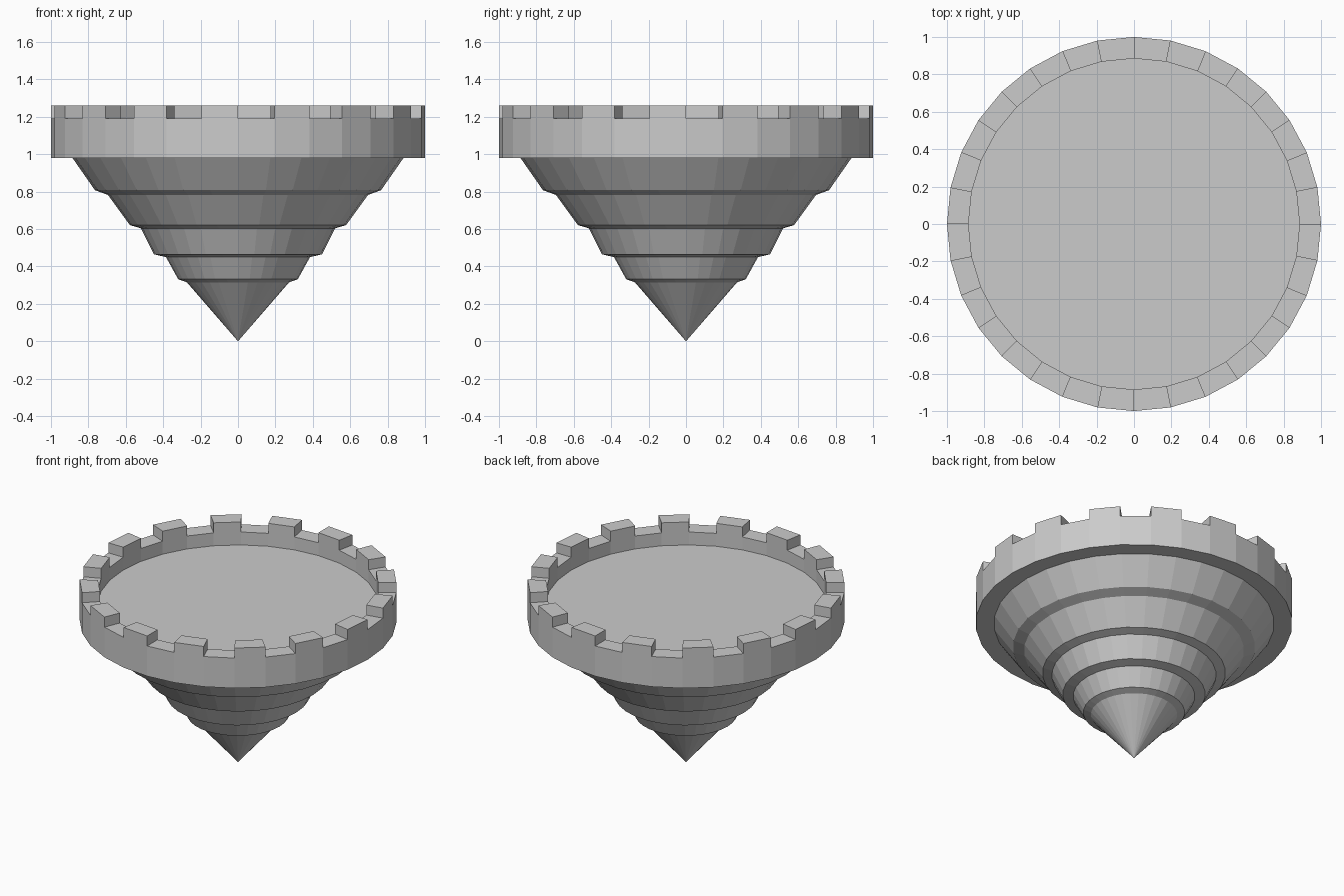
import bpy
import bmesh
from math import cos, sin, tau

if "Cube" in bpy.data.objects:
    bpy.data.objects.remove(bpy.data.objects["Cube"])

SIDES = 32
RIM_OUT, RIM_IN = 1.0, 0.885
WALL_TOP, MERLON_TOP, FLOOR = 1.19, 1.26, 1.10

# Closed profile (radius, z): stepped cone, overhanging wall, sunken floor
profile = [
    (0, 0), (0.273, 0.315), (0.32, 0.332), (0.385, 0.45), (0.45, 0.465),
    (0.519, 0.604), (0.578, 0.621), (0.695, 0.782), (0.765, 0.808),
    (0.885, 0.98), (RIM_OUT, 0.98), (RIM_OUT, WALL_TOP),
    (RIM_IN, WALL_TOP), (RIM_IN, FLOOR),
]
RIM_STEP = 11  # profile index of the wall's top outer edge

bm = bmesh.new()
tip = bm.verts.new((0, 0, 0))
rings = [[bm.verts.new((r * cos(tau * i / SIDES), r * sin(tau * i / SIDES), z))
          for i in range(SIDES)] for r, z in profile[1:]]

# Lathed faces, remembering every other rim face for the battlements
for i in range(SIDES):
    bm.faces.new((tip, rings[0][(i + 1) % SIDES], rings[0][i]))
merlons = []
for k, (low, high) in enumerate(zip(rings, rings[1:]), start=1):
    for i in range(SIDES):
        j = (i + 1) % SIDES
        face = bm.faces.new((low[i], low[j], high[j], high[i]))
        if k == RIM_STEP and i % 2 == 1:
            merlons.append(face)
bm.faces.new(rings[-1])  # courtyard floor

# Raise the battlements
raised = bmesh.ops.extrude_discrete_faces(bm, faces=merlons)["faces"]
for v in {v for f in raised for v in f.verts}:
    v.co.z = MERLON_TOP

bmesh.ops.recalc_face_normals(bm, faces=bm.faces)
mesh = bpy.data.meshes.new("turret_platform")
bm.to_mesh(mesh)
bm.free()
bpy.context.collection.objects.link(bpy.data.objects.new("turret_platform", mesh))
